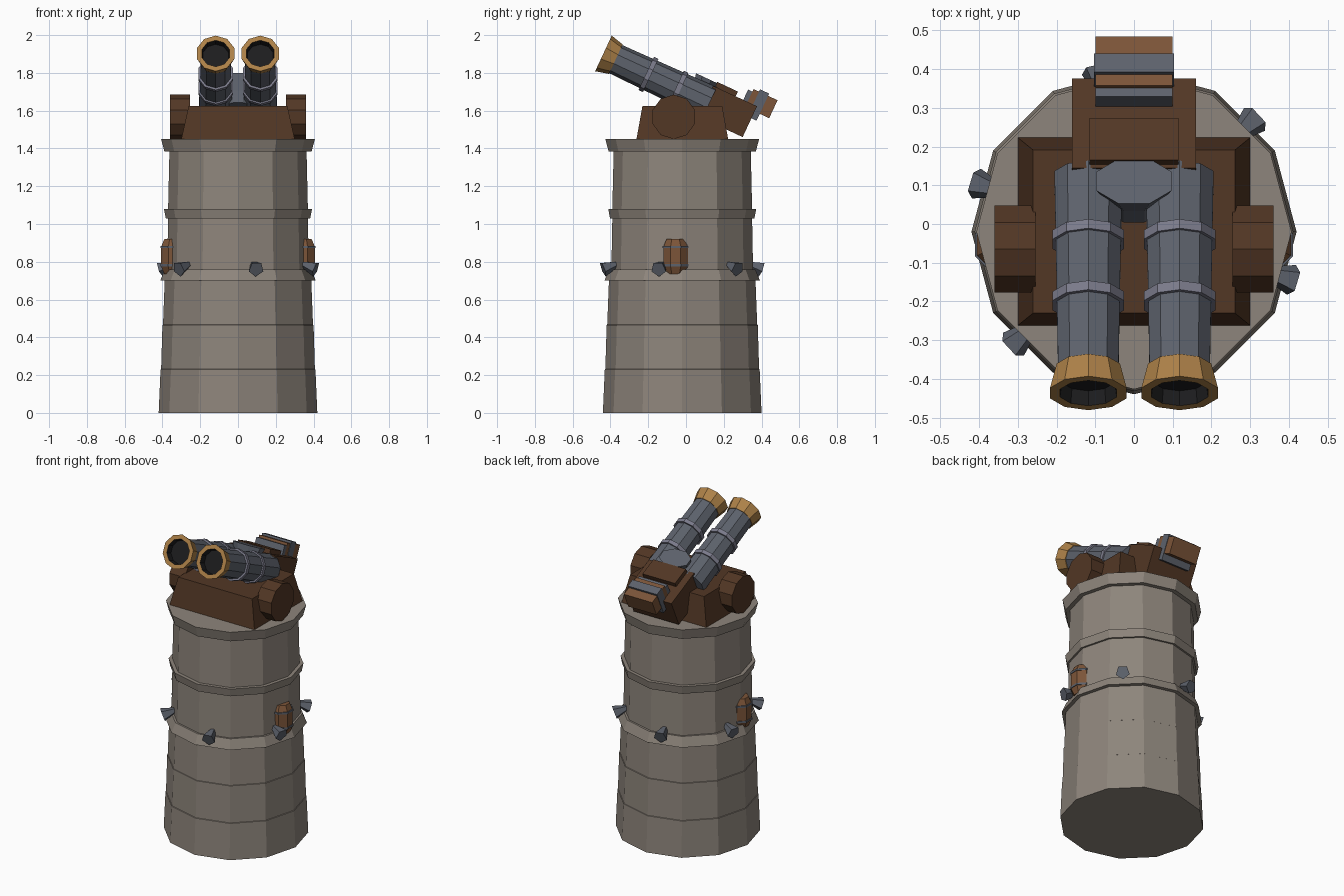
import bpy
import bmesh
from math import cos, sin, pi, radians
from mathutils import Matrix, Vector

cube = bpy.data.objects.get("Cube")
if cube:
    bpy.data.objects.remove(cube, do_unlink=True)


def material(name, r, g, b):
    m = bpy.data.materials.new(name)
    m.diffuse_color = (r, g, b, 1)
    m.use_nodes = True
    bsdf = next(n for n in m.node_tree.nodes if n.type == 'BSDF_PRINCIPLED')
    bsdf.inputs["Base Color"].default_value = (r, g, b, 1)
    bsdf.inputs["Roughness"].default_value = 0.8
    return m


STONE = material("stone", .27, .235, .2)
WOOD = material("dark wood", .085, .038, .018)
PLANK = material("light wood", .2, .09, .04)
STEEL = material("blue steel", .11, .122, .15)
RING = material("pale steel", .2, .2, .26)
GOLD = material("brass", .42, .22, .065)
BORE = material("black bore", .012, .012, .013)


def finish(name, bm, mats, matrix):
    bmesh.ops.recalc_face_normals(bm, faces=bm.faces)
    mesh = bpy.data.meshes.new(name)
    bm.to_mesh(mesh)
    bm.free()
    for m in mats:
        mesh.materials.append(m)
    ob = bpy.data.objects.new(name, mesh)
    bpy.context.collection.objects.link(ob)
    ob.matrix_world = matrix
    return ob


def lathe(name, profile, sides, mats, matrix=Matrix(), turn=0.0, dark_from=None):
    """Spin (height, radius) pairs about z; segments from dark_from on use the second material."""
    bm = bmesh.new()
    loops = []
    for h, r in profile:
        loops.append([bm.verts.new((r * cos(turn + 2 * pi * i / sides),
                                    r * sin(turn + 2 * pi * i / sides), h))
                      for i in range(sides)])
    for k in range(len(loops) - 1):
        a, b = loops[k], loops[k + 1]
        for i in range(sides):
            j = (i + 1) % sides
            f = bm.faces.new((a[i], a[j], b[j], b[i]))
            f.material_index = int(dark_from is not None and k >= dark_from)
    bm.faces.new(loops[0])
    cap = bm.faces.new(loops[-1])
    cap.material_index = int(dark_from is not None)
    return finish(name, bm, mats, matrix)


def box(name, lo, hi, mat, matrix=Matrix(), top_scale=1.0):
    lo, hi = Vector(lo), Vector(hi)
    mid, size = (lo + hi) / 2, hi - lo
    bm = bmesh.new()
    bmesh.ops.create_cube(bm, size=1)
    for v in bm.verts:
        s = top_scale if v.co.z > 0 else 1
        v.co = Vector((v.co.x * size.x * s, v.co.y * size.y * s, v.co.z * size.z)) + mid
    return finish(name, bm, [mat], matrix)


# Stone tower with its collars
CENTRE = Matrix.Translation((0, -.02, 0))
lathe("tower", [(0, .42), (.23, .41), (.232, .407), (.465, .4), (.467, .397), (.7, .388),
                (.7, .412), (.76, .387), (.76, .375), (1.03, .37), (1.03, .382),
                (1.08, .392), (1.08, .37), (1.385, .363), (1.385, .39), (1.45, .407)],
      12, [STONE], CENTRE)

# Steel spikes around the tower, wide ends outward and down
for i in range(6):
    place = (CENTRE @ Matrix.Rotation(radians(43 + 60 * i), 4, 'Z')
             @ Matrix.Translation((.35, 0, .79)) @ Matrix.Rotation(radians(110), 4, 'Y'))
    lathe("tower_spike", [(0, .014), (.085, .042)], 5, [STEEL], place)

# Side lanterns with steel hoops, and the mount's side drums
for side, label in ((1, "left"), (-1, "right")):
    spot = Matrix.Translation((side * .342, -.055, 0))
    lathe(label + "_lantern", [(.735, .052), (.775, .07), (.88, .07), (.92, .052)],
          8, [PLANK], spot, pi / 8)
    for z in (.775, .872):
        lathe(label + "_lantern_hoop", [(z, .074), (z + .012, .074)], 8, [STEEL], spot, pi / 8)
    drum = Matrix.Translation((side * .307, -.065, 1.567)) @ Matrix.Rotation(pi / 2, 4, 'Y')
    lathe(label + "_drum", [(-.053, .118), (.053, .118)], 10, [WOOD], drum)

# Mount base
box("mount_base", (-.3, -.262, 1.45), (.3, .223, 1.625), WOOD, top_scale=.87)

# Tilted gun frame: origin between the muzzles, y runs back along the barrels
GUN = Matrix.Translation((0, -.437, 1.903)) @ Matrix.Rotation(radians(-25), 4, 'X')
for side, label in ((1, "left"), (-1, "right")):
    axis = GUN @ Matrix.Translation((side * .118, 0, 0)) @ Matrix.Rotation(-pi / 2, 4, 'X')
    lathe(label + "_barrel", [(.06, .082), (.3, .086), (.62, .092)], 10, [STEEL], axis, pi / 2)
    lathe(label + "_muzzle", [(.072, .086), (0, .104), (0, .077), (.04, .072)],
          10, [GOLD, BORE], axis, pi / 2, dark_from=2)
    for s in (.25, .425):
        lathe(label + "_barrel_ring", [(s, .097), (s + .026, .097)], 10, [RING], axis, pi / 2)

# Breech block with its raised plate
box("breech_block", (-.16, .6, -.09), (.16, .855, .09), WOOD, GUN)
box("breech_plate", (-.115, .61, .08), (.115, .73, .118), WOOD, GUN)

# Eight-sided post between the barrels
post = GUN @ Matrix.Translation((0, .552, 0)) @ Matrix.Diagonal((1, .65, 1, 1))
lathe("breech_post", [(-.05, .07), (.02, .07), (.112, .106)], 8, [STEEL], post, pi / 8)

# Rear box with its strap and front bracket
box("rear_box", (-.1, .8, .06), (.1, .94, .165), PLANK, GUN)
box("rear_strap", (-.103, .832, .02), (.103, .885, .178), STEEL, GUN)
box("rear_bracket", (-.1, .775, .085), (.1, .802, .15), STEEL, GUN)
